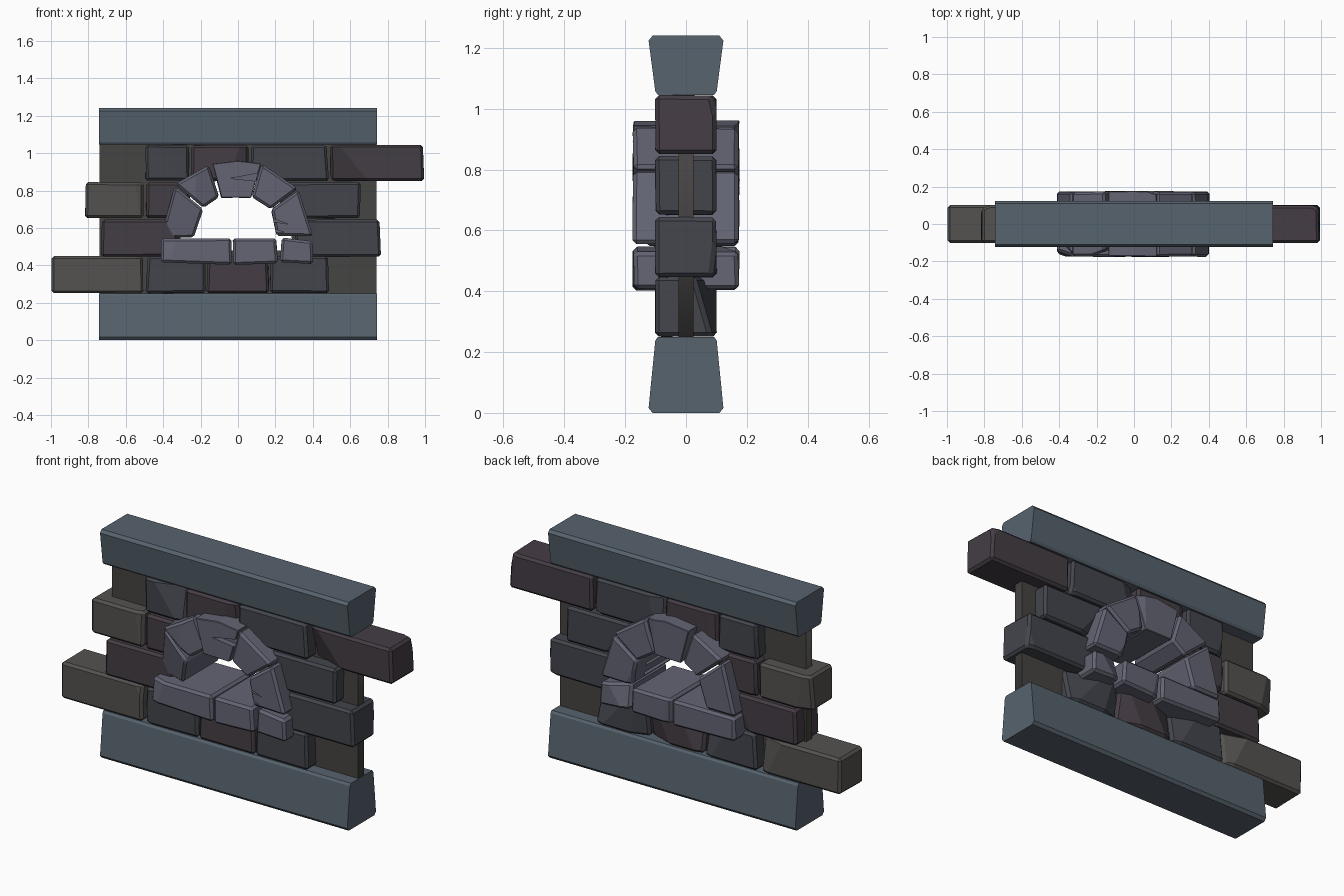
import bpy, bmesh, random
from mathutils import Vector

if "Cube" in bpy.data.objects:
    bpy.data.objects.remove(bpy.data.objects["Cube"])

random.seed(4)


def material(name, rgb):
    m = bpy.data.materials.new(name)
    m.diffuse_color = (*rgb, 1)
    m.use_nodes = True
    m.node_tree.nodes["Principled BSDF"].inputs["Base Color"].default_value = m.diffuse_color
    return m


RAIL = material("blue_slate", (0.095, 0.125, 0.155))
SLATE = material("dark_slate", (0.055, 0.059, 0.072))
PLUM = material("plum_stone", (0.058, 0.047, 0.058))
BROWN = material("brown_grey", (0.088, 0.084, 0.080))
ARCH = material("arch_stone", (0.125, 0.128, 0.172))
CORE = material("core_grey", (0.060, 0.058, 0.054))


def finish(name, bm, mat):
    bmesh.ops.recalc_face_normals(bm, faces=bm.faces)
    me = bpy.data.meshes.new(name)
    bm.to_mesh(me)
    bm.free()
    ob = bpy.data.objects.new(name, me)
    bpy.context.collection.objects.link(ob)
    if mat:
        me.materials.append(mat)
    return ob


def prism(start, offset):
    bm = bmesh.new()
    f = bm.faces.new([bm.verts.new(p) for p in start])
    ext = bmesh.ops.extrude_face_region(bm, geom=[f])["geom"]
    bmesh.ops.translate(bm, vec=offset,
                        verts=[v for v in ext if isinstance(v, bmesh.types.BMVert)])
    bmesh.ops.recalc_face_normals(bm, faces=bm.faces)
    return bm


def stone(name, outline, half, mat, chips=2):
    """Rough stone: outline in xz, through the wall, chipped and chamfered."""
    bm = prism([(x, -half, z) for x, z in outline], (0, 2 * half, 0))
    mid = sum((v.co for v in bm.verts), Vector()) / len(bm.verts)
    for v in bm.verts:
        v.co += (mid - v.co).normalized() * random.uniform(0, 0.008)
    # shave slanted slivers off some front and back edges
    corners = [v.co.copy() for v in bm.verts]
    for c in random.sample(corners, chips):
        n = Vector((0.35 * (1 if c.x > mid.x else -1), 1 if c.y > 0 else -1,
                    random.uniform(-0.3, 0.3))).normalized()
        bmesh.ops.bisect_plane(bm, geom=bm.verts[:] + bm.edges[:] + bm.faces[:],
                               plane_co=c - n * 0.014, plane_no=n, clear_outer=True)
        bmesh.ops.holes_fill(bm, edges=[e for e in bm.edges if e.is_boundary])
    sharp = [e for e in bm.edges if len(e.link_faces) == 2 and e.calc_face_angle(0) > 0.9]
    bmesh.ops.bevel(bm, geom=sharp, offset=0.013, segments=1, affect='EDGES',
                    clamp_overlap=True)
    return finish(name, bm, mat)


# base and cap rails: chamfered trapezoid profile
def rail(name, wide_z, narrow_z):
    s = 1 if narrow_z > wide_z else -1
    side = [(0.110, wide_z), (0.123, wide_z + s * 0.016),
            (0.101, narrow_z - s * 0.012), (0.092, narrow_z)]
    loop = side + [(-y, z) for y, z in reversed(side)]
    finish(name, prism([(-0.743, y, z) for y, z in loop], (1.486, 0, 0)), RAIL)


rail("base_rail", 0.0, 0.25)
rail("cap_rail", 1.24, 1.045)

# thin core panel with the window hole
cu = bpy.data.curves.new("core_panel", 'CURVE')
cu.dimensions = '2D'
cu.fill_mode = 'BOTH'
cu.extrude = 0.025
for pts in ([(-.74, .22), (.74, .22), (.74, 1.07), (-.74, 1.07)],
            [(-.32, .48), (.3, .48), (.25, .74), (.1, .85), (-.12, .85), (-.27, .76)]):
    sp = cu.splines.new('POLY')
    sp.points.add(len(pts) - 1)
    for p, (x, z) in zip(sp.points, pts):
        p.co = (x, z, 0, 1)
    sp.use_cyclic_u = True
core = bpy.data.objects.new("core_panel", cu)
bpy.context.collection.objects.link(core)
core.rotation_euler.x = 1.570796
cu.materials.append(CORE)
bpy.context.view_layer.objects.active = core
core.select_set(True)
bpy.ops.object.convert(target='MESH')

# brick courses: bottom, top, then (left, right, colour)
courses = [
    (.25, .45, [(-1.0, -.505, BROWN), (-.495, -.17, SLATE), (-.17, .168, PLUM),
                (.168, .488, SLATE)]),
    (.445, .645, [(-.735, -.32, PLUM), (.30, .767, SLATE)]),
    (.65, .845, [(-.822, -.50, BROWN), (-.495, -.25, PLUM), (.22, .658, SLATE)]),
    (.85, 1.045, [(-.497, -.257, SLATE), (-.254, .062, PLUM), (.062, .488, SLATE),
                  (.49, 1.0, PLUM)]),
]
for r, (z0, z1, row) in enumerate(courses, 1):
    for i, (x0, x1, mat) in enumerate(row, 1):
        stone(f"brick_{r}_{i}", [(x0, z0), (x1, z0), (x1 - random.uniform(0, .012), z1),
                                 (x0 + random.uniform(0, .012), z1)], 0.102, mat)

# window arch stones and sill
arch = {
    "arch_left_jamb": [(-.415, .545), (-.235, .545), (-.185, .70), (-.34, .83)],
    "arch_left_haunch": [(-.34, .835), (-.185, .705), (-.10, .765), (-.155, .94)],
    "arch_keystone": [(-.14, .945), (-.09, .76), (.07, .76), (.125, .945), (0, .962)],
    "arch_right_haunch": [(.125, .945), (.07, .765), (.175, .70), (.325, .81)],
    "arch_right_jamb": [(.325, .805), (.175, .70), (.205, .555), (.402, .555)],
    "sill_left": [(-.415, .415), (-.03, .402), (-.035, .545), (-.415, .545)],
    "sill_middle": [(-.025, .402), (.215, .41), (.205, .545), (-.03, .545)],
    "sill_right": [(.222, .415), (.405, .405), (.40, .53), (.232, .55)],
}
stones = {n: stone(n, o, 0.177, ARCH, 1) for n, o in arch.items()}


# cracks in the arch: wedge cutters
def crack(target, tri, depth):
    bm = prism([(x, -0.25, z) for x, z in tri], (0, depth, 0))
    cut = finish(target + "_crack_cutter", bm, None)
    cut.hide_render = True
    cut.hide_set(True)
    mod = stones[target].modifiers.new("crack", 'BOOLEAN')
    mod.operation = 'DIFFERENCE'
    mod.object = cut
    mod.solver = 'EXACT'


crack("arch_keystone", [(-.04, .865), (.12, .895), (.10, .85)], 0.11)
crack("arch_right_jamb", [(.17, .655), (.27, .62), (.18, .635)], 0.32)
crack("arch_right_jamb", [(.18, .60), (.25, .575), (.18, .575)], 0.32)
